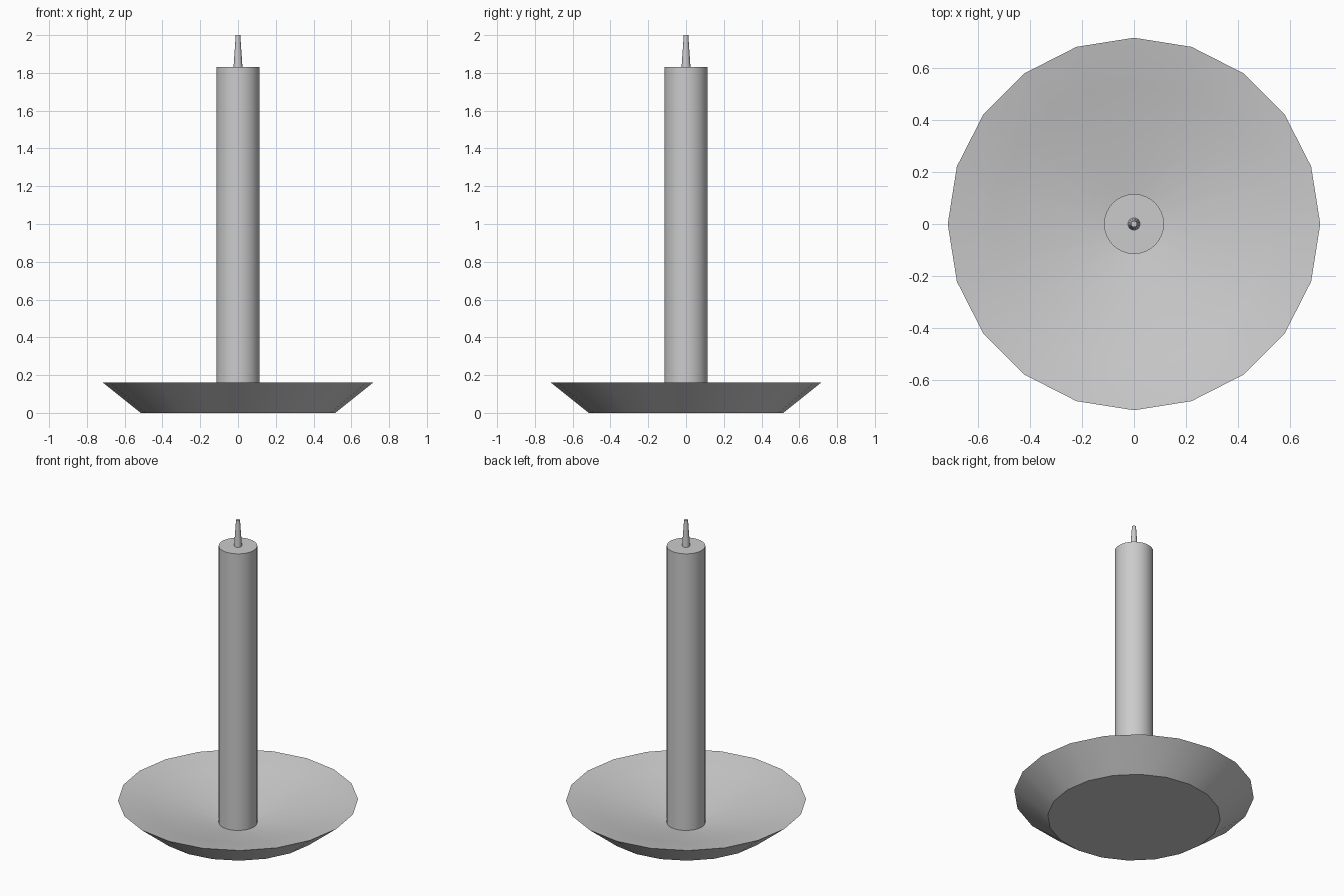
import bpy, bmesh
from math import cos, sin, pi, radians

if "Cube" in bpy.data.objects:
    bpy.data.objects.remove(bpy.data.objects["Cube"])


def lathe(name, profile, sides):
    """Spin a list of (radius, z) points around z; radius 0 makes a pole."""
    bm = bmesh.new()
    rings = []
    for r, z in profile:
        n = 1 if r == 0 else sides
        rings.append([bm.verts.new((r * cos(2 * pi * i / sides),
                                    r * sin(2 * pi * i / sides), z)) for i in range(n)])
    for a, b in zip(rings, rings[1:]):
        for i in range(sides):
            j = (i + 1) % sides
            quad = [a[i % len(a)], a[j % len(a)], b[j % len(b)], b[i % len(b)]]
            bm.faces.new(list(dict.fromkeys(quad)))
    bmesh.ops.recalc_face_normals(bm, faces=bm.faces)
    mesh = bpy.data.meshes.new(name)
    bm.to_mesh(mesh)
    bm.free()
    obj = bpy.data.objects.new(name, mesh)
    bpy.context.collection.objects.link(obj)
    bpy.ops.object.select_all(action='DESELECT')
    obj.select_set(True)
    bpy.context.view_layer.objects.active = obj
    bpy.ops.object.shade_smooth_by_angle(angle=radians(30))
    return obj


# Saucer: flat base, flared wall, sharp rim, shallow hollow
lathe("dish", [(0, 0), (0.515, 0), (0.715, 0.16), (0.535, 0.125),
               (0.115, 0.012), (0, 0.01)], 20)

# Wax column
lathe("candle", [(0, 0.01), (0.115, 0.01), (0.115, 1.83), (0, 1.83)], 32)

# Tapered wick
lathe("wick", [(0, 1.825), (0.024, 1.825), (0.012, 2.0), (0, 2.0)], 16)
